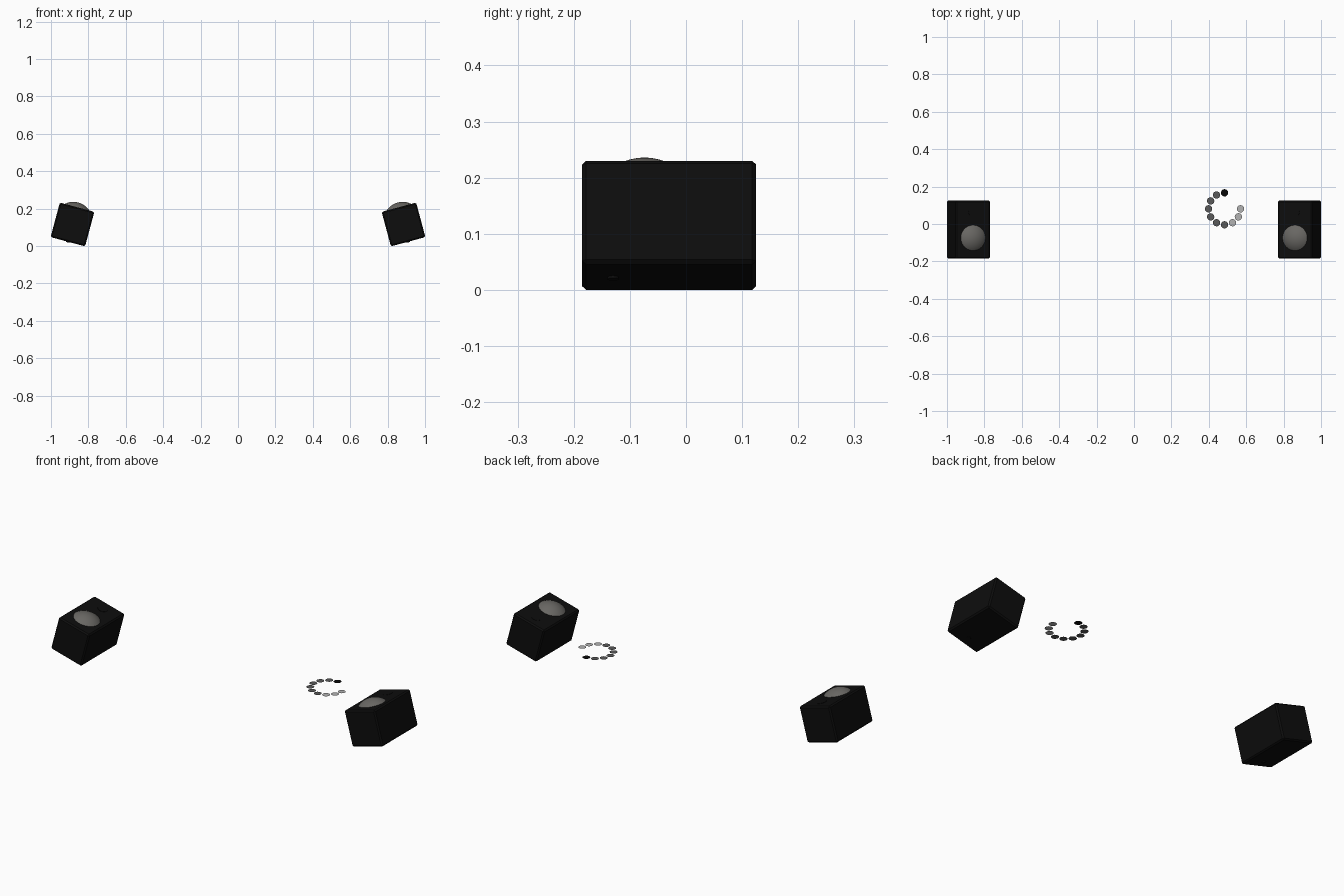
import bpy, bmesh, math
from mathutils import Matrix, Vector

if "Cube" in bpy.data.objects:
    bpy.data.objects.remove(bpy.data.objects["Cube"])


def mat(name, r, g, b):
    m = bpy.data.materials.new(name)
    m.diffuse_color = (r, g, b, 1)
    m.use_nodes = True
    m.node_tree.nodes["Principled BSDF"].inputs["Base Color"].default_value = m.diffuse_color
    return m


CASE = mat("case_black", 0.004, 0.004, 0.004)
CONE = mat("cone_grey", 0.14, 0.135, 0.125)
DARK = mat("dot_black", 0.002, 0.002, 0.002)
MID = mat("dot_grey", 0.10, 0.10, 0.10)
LIGHT = mat("dot_light_grey", 0.45, 0.45, 0.45)


def finish(name, bm, material, matrix, smooth=False):
    me = bpy.data.meshes.new(name)
    bm.to_mesh(me)
    bm.free()
    ob = bpy.data.objects.new(name, me)
    bpy.context.collection.objects.link(ob)
    ob.matrix_world = matrix
    me.materials.append(material)
    if smooth:
        bpy.ops.object.select_all(action='DESELECT')
        ob.select_set(True)
        bpy.context.view_layer.objects.active = ob
        bpy.ops.object.shade_smooth_by_angle(angle=math.radians(35))
    return ob


def box(name, size, matrix, bevel):
    bm = bmesh.new()
    bmesh.ops.create_cube(bm, size=1)
    bmesh.ops.scale(bm, vec=size, verts=bm.verts)
    bmesh.ops.bevel(bm, geom=bm.edges[:], offset=bevel, segments=1, affect='EDGES')
    return finish(name, bm, CASE, matrix)


def plate(name, radius, depth, material, matrix):
    bm = bmesh.new()
    bmesh.ops.create_cone(bm, cap_ends=True, segments=24, radius1=radius,
                          radius2=radius, depth=depth)
    return finish(name, bm, material, matrix, True)


def dome(name, radius, height, material, matrix):
    # Spherical cap spun from an arc
    R = (radius ** 2 + height ** 2) / (2 * height)
    top = math.asin(radius / R)
    bm = bmesh.new()
    pts = [bm.verts.new((R * math.sin(top * i / 8), 0,
                         height - R + R * math.cos(top * i / 8))) for i in range(9)]
    edges = [bm.edges.new(p) for p in zip(pts, pts[1:])]
    bmesh.ops.spin(bm, geom=pts + edges, axis=(0, 0, 1), cent=(0, 0, 0),
                   angle=2 * math.pi, steps=40)
    bmesh.ops.remove_doubles(bm, verts=bm.verts, dist=1e-5)
    bmesh.ops.recalc_face_normals(bm, faces=bm.faces)
    if sum(f.normal.z for f in bm.faces) < 0:
        bmesh.ops.reverse_faces(bm, faces=bm.faces)
    return finish(name, bm, material, matrix, True)


# Two speaker boxes leaning towards the middle
S, DEPTH = 0.191, 0.31
for side, word in ((-1, "left"), (1, "right")):
    base = (Matrix.Translation((0.885 * side, -0.03, 0.115))
            @ Matrix.Rotation(math.radians(-15 * side), 4, 'Y'))

    def at(y, z):
        return base @ Matrix.Translation((0, y, z))

    box(word + "_speaker_case", (S, DEPTH, S), base, 0.007)
    dome(word + "_speaker_cone", 0.068, 0.026, CONE, at(-0.044, S / 2))
    plate(word + "_tweeter", 0.025, 0.003, CASE, at(0.092, S / 2))
    plate(word + "_foot", 0.010, 0.008, CASE, at(-0.10, -S / 2))

# Broken ring of flat floating dots: ten of twelve clock places
for i in range(10):
    a = math.radians(90 + 30 * i)
    bm = bmesh.new()
    bmesh.ops.create_circle(bm, cap_ends=True, segments=24, radius=0.0195)
    for f in bm.faces:
        if f.normal.z < 0:
            f.normal_flip()
    material = DARK if i == 0 else MID if i < 7 else LIGHT
    pos = Vector((0.484 + 0.0855 * math.cos(a), 0.081 + 0.0855 * math.sin(a), 0.132))
    finish("ring_dot_%d" % (i + 1), bm, material, Matrix.Translation(pos))
